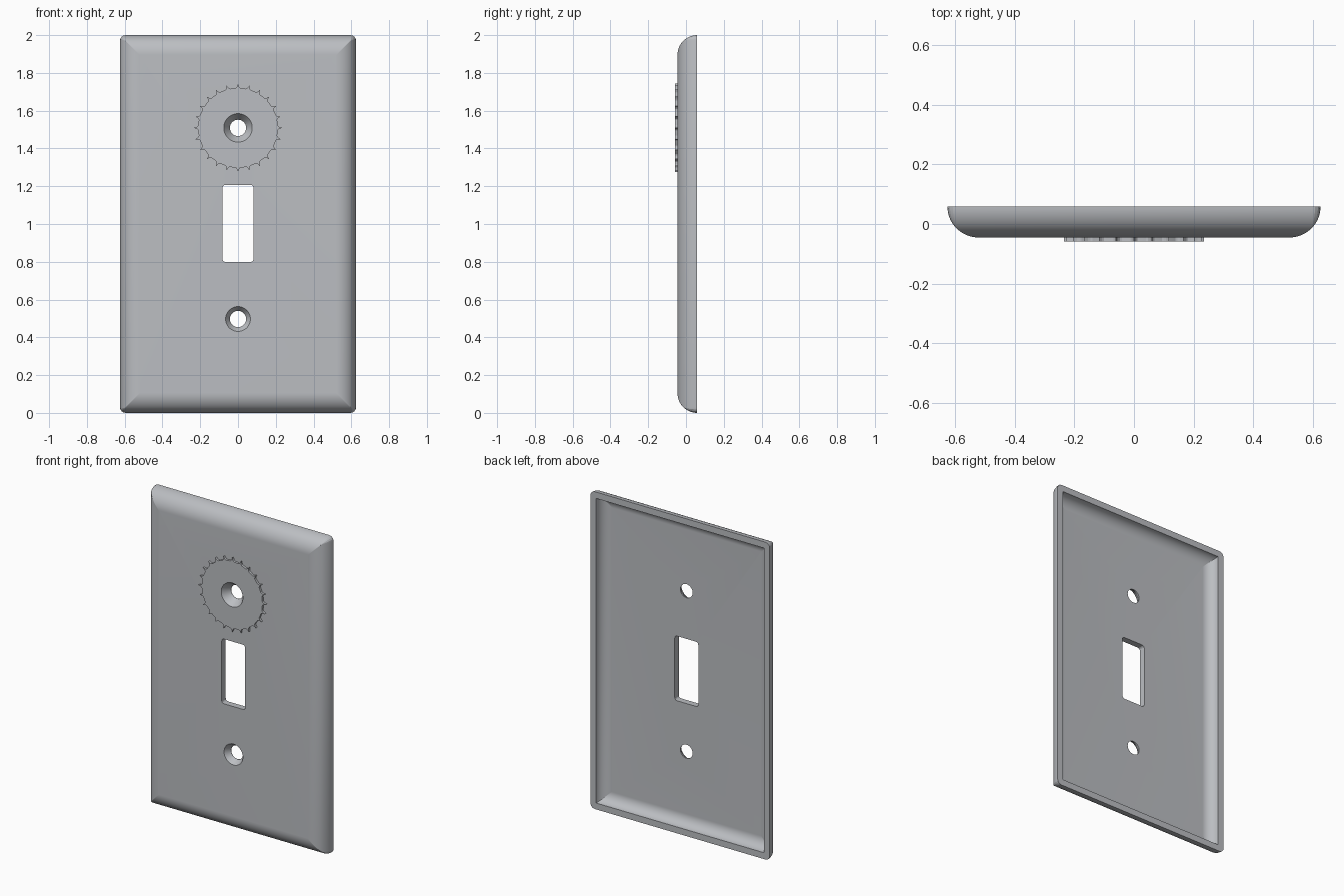
import bpy, bmesh, math
from mathutils import Vector

if "Cube" in bpy.data.objects:
    bpy.data.objects.remove(bpy.data.objects["Cube"])

BACK, FRONT, BADGE = 0.059, -0.045, -0.059   # y levels
R, WALL = BACK - FRONT, 0.04                 # edge rounding and wall thickness
HOLES = (0.497, 1.509)                       # screw hole heights
MID = 1.003

steel = bpy.data.materials.new("satin_grey")
steel.diffuse_color = (0.50, 0.515, 0.54, 1)
steel.use_nodes = True
steel.node_tree.nodes["Principled BSDF"].inputs["Base Color"].default_value = steel.diffuse_color


def rounded_rect(hx, hz, r, cz, y, n=5):
    pts = []
    for k, (sx, sz) in enumerate(((1, 1), (-1, 1), (-1, -1), (1, -1))):
        for i in range(n):
            a = math.pi / 2 * (k + i / (n - 1))
            pts.append(Vector((sx * (hx - r) + r * math.cos(a), y,
                               cz + sz * (hz - r) + r * math.sin(a))))
    return pts


def circle(r, cz, y, n=48):
    return [Vector((r * math.cos(2 * math.pi * i / n), y,
                    cz + r * math.sin(2 * math.pi * i / n))) for i in range(n)]


def loft(name, rings):
    """Closed solid skinned through rings of equal point count."""
    bm = bmesh.new()
    vs = [[bm.verts.new(p) for p in ring] for ring in rings]
    n = len(vs[0])
    for a, b in zip(vs, vs[1:]):
        for i in range(n):
            j = (i + 1) % n
            bm.faces.new((a[i], a[j], b[j], b[i]))
    bm.faces.new(vs[0])
    bm.faces.new(vs[-1])
    bmesh.ops.recalc_face_normals(bm, faces=bm.faces)
    me = bpy.data.meshes.new(name)
    bm.to_mesh(me)
    bm.free()
    me.materials.append(steel)
    ob = bpy.data.objects.new(name, me)
    bpy.context.collection.objects.link(ob)
    return ob


def cut(ob, cutters):
    bpy.context.view_layer.objects.active = ob
    for c in cutters:
        m = ob.modifiers.new("cut", 'BOOLEAN')
        m.operation, m.solver, m.object = 'DIFFERENCE', 'EXACT', c
        bpy.ops.object.modifier_apply(modifier=m.name)


# wall plate: rounded outer skin, flat back rim, hollow inside
rings, STEPS = [], 16
arc = [math.pi / 2 * i / STEPS for i in range(STEPS + 1)]
for rad, ts in ((R, arc[::-1]), (R - WALL, arc)):
    for t in ts:
        d = R - rad * math.cos(t)
        rings.append(rounded_rect(0.625 - d, 1 - d, max(0.03 - d, 0.002),
                                  1, BACK - rad * math.sin(t)))
plate = loft("wall_plate", rings)

# toothed disc: 24 small spurs with concave flanks
half = [(-3.8, 0.211), (-2.2, 0.214), (-0.9, 0.222), (0, 0.234),
        (0.9, 0.222), (2.2, 0.214), (3.8, 0.211), (7.5, 0.211)]
outline = [(math.radians(15 * k + a), r) for k in range(24) for a, r in half]
disc = loft("toothed_disc", [[Vector((r * math.cos(a), y, HOLES[1] + r * math.sin(a)))
                              for a, r in outline] for y in (BADGE, FRONT + 0.003)])

# cutters: toggle slot and countersunk screw holes
slot = loft("slot_cutter", [rounded_rect(0.082, 0.204, 0.016, MID, y) for y in (-0.2, 0.2)])
screws = [loft("screw_cutter", [circle(r, z, y) for r, y in
                                ((0.0865, -0.075), (0.0430, -0.012), (0.0430, 0.1))])
          for z in HOLES]
cut(plate, [slot] + screws)
cut(disc, [screws[1]])
for c in [slot] + screws:
    bpy.data.objects.remove(c)

# smooth shading with crisp mitres and hole rims
for ob in (plate, disc):
    bpy.ops.object.select_all(action='DESELECT')
    ob.select_set(True)
    bpy.context.view_layer.objects.active = ob
    bpy.ops.object.shade_smooth_by_angle(angle=math.radians(14))
